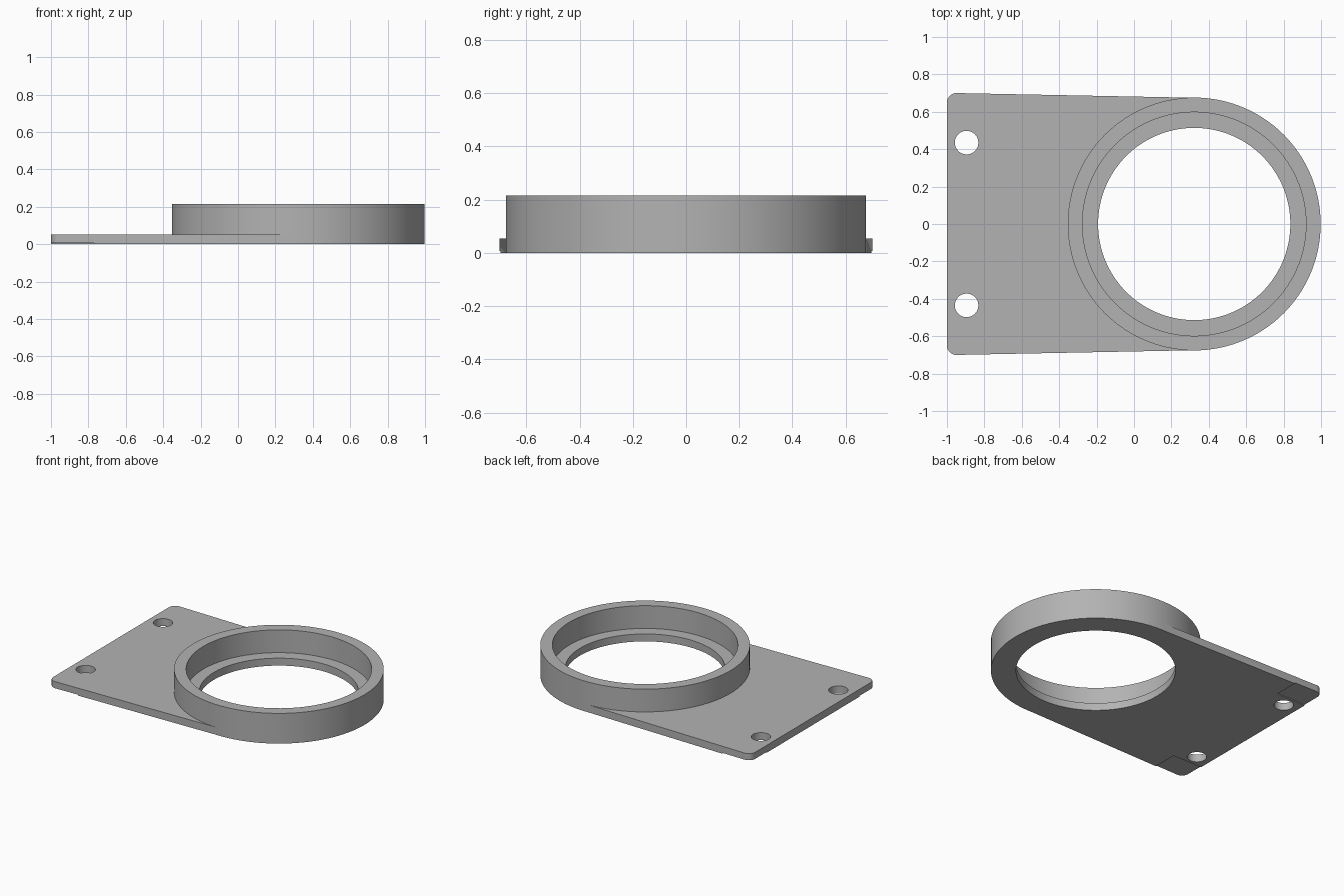
import bpy
import bmesh
from math import cos, sin, pi, radians

if "Cube" in bpy.data.objects:
    bpy.data.objects.remove(bpy.data.objects["Cube"], do_unlink=True)

RING_X, RING_R, RING_H = 0.322, 0.676, 0.215
PLATE_H, END_X, END_Y, CORNER = 0.053, -1.0, 0.70, 0.05

grey = bpy.data.materials.new("plain grey")
grey.use_nodes = True
colour = (0.45, 0.45, 0.45, 1)
grey.diffuse_color = colour
grey.node_tree.nodes["Principled BSDF"].inputs["Base Color"].default_value = colour


def prism(name, outline, z0, z1):
    """Extrude a flat outline from z0 up to z1."""
    bm = bmesh.new()
    face = bm.faces.new([bm.verts.new((x, y, z0)) for x, y in outline])
    top = bmesh.ops.extrude_face_region(bm, geom=[face])["geom"]
    bmesh.ops.translate(bm, vec=(0, 0, z1 - z0),
                        verts=[v for v in top if isinstance(v, bmesh.types.BMVert)])
    bmesh.ops.recalc_face_normals(bm, faces=bm.faces)
    mesh = bpy.data.meshes.new(name)
    bm.to_mesh(mesh)
    bm.free()
    mesh.materials.append(grey)
    obj = bpy.data.objects.new(name, mesh)
    bpy.context.collection.objects.link(obj)
    return obj


def arc(cx, cy, r, start, end, steps):
    angles = [radians(start + (end - start) * i / steps) for i in range(steps + 1)]
    return [(cx + r * cos(a), cy + r * sin(a)) for a in angles]


def circle(cx, cy, r, steps):
    return arc(cx, cy, r, 0, 360, steps)[:-1]


def combine(target, other, operation):
    """Join or cut with a helper, then discard the helper."""
    mod = target.modifiers.new(operation.title(), 'BOOLEAN')
    mod.operation, mod.object, mod.solver = operation, other, 'EXACT'
    bpy.context.view_layer.objects.active = target
    bpy.ops.object.modifier_apply(modifier=mod.name)
    bpy.data.objects.remove(other, do_unlink=True)


# Tapered plate with rounded end corners
cx, cy = END_X + CORNER, END_Y - CORNER
outline = [(RING_X, -RING_R + 0.001), (RING_X, RING_R - 0.001)]
outline += arc(cx, cy, CORNER, 90, 180, 8) + arc(cx, -cy, CORNER, 180, 270, 8)
bracket = prism("ring_mount_bracket", outline, 0, PLATE_H)

# Ring wall, then its stepped bore
combine(bracket, prism("ring_wall", circle(RING_X, 0, RING_R, 120), 0, RING_H), 'UNION')
combine(bracket, prism("seat_cutter", circle(RING_X, 0, 0.598, 120), PLATE_H, 0.4), 'DIFFERENCE')
combine(bracket, prism("bore_cutter", circle(RING_X, 0, 0.514, 120), -0.1, 0.4), 'DIFFERENCE')

# Screw holes and shallow corner reliefs underneath
for side in (-1, 1):
    hole = circle(-0.895, side * 0.435, 0.063, 32)
    combine(bracket, prism("hole_cutter", hole, -0.1, 0.1), 'DIFFERENCE')
    relief = [(-1.1, side * 0.52), (-0.77, side * 0.52), (-0.77, side * 0.8), (-1.1, side * 0.8)]
    combine(bracket, prism("relief_cutter", relief, -0.1, 0.006), 'DIFFERENCE')

bpy.ops.object.select_all(action='DESELECT')
bracket.select_set(True)
bpy.context.view_layer.objects.active = bracket
bpy.ops.object.shade_smooth_by_angle(angle=radians(30))
